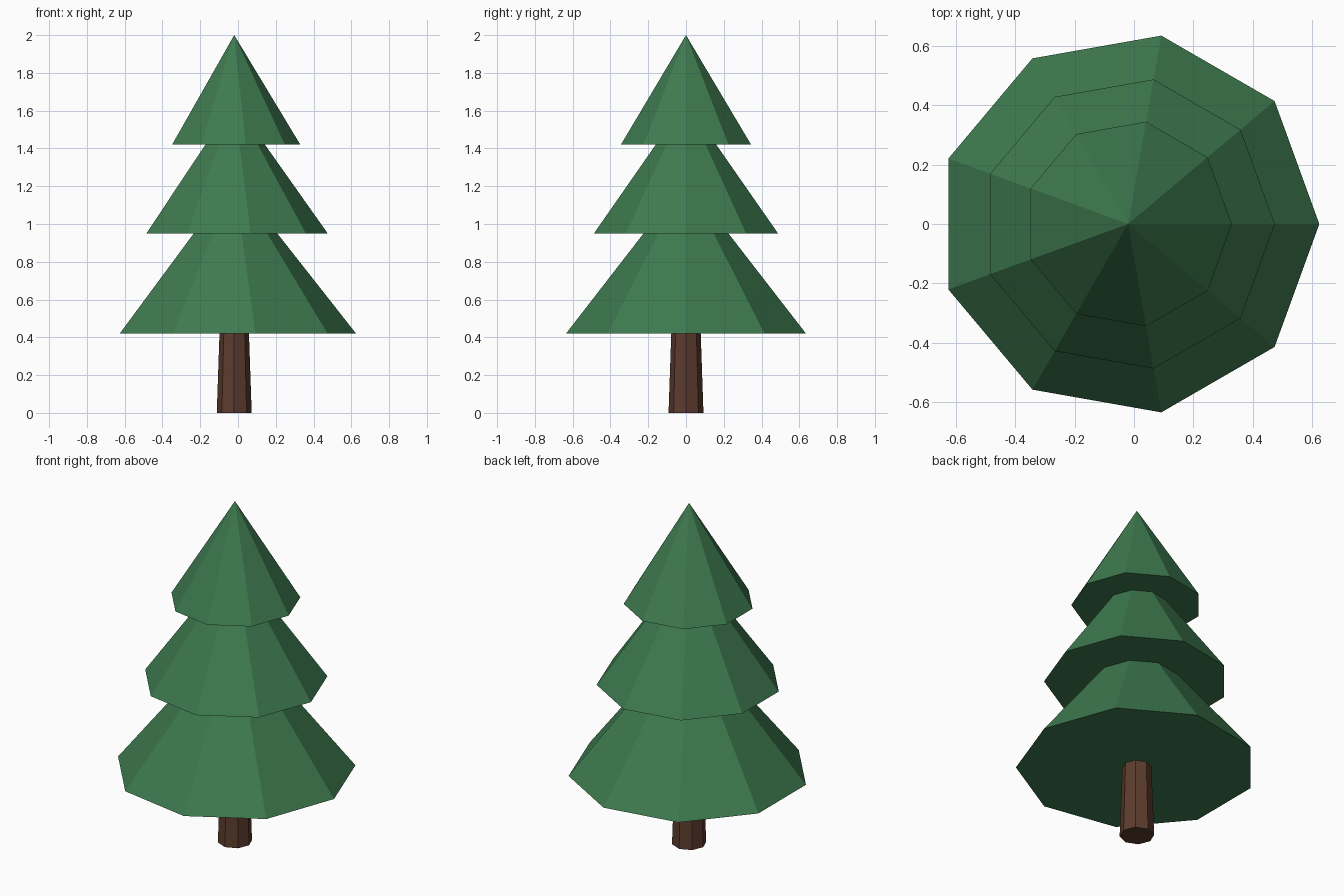
import bpy
import math

if "Cube" in bpy.data.objects:
    bpy.data.objects.remove(bpy.data.objects["Cube"])


def material(name, color):
    m = bpy.data.materials.new(name)
    m.diffuse_color = (*color, 1.0)
    m.use_nodes = True
    m.node_tree.nodes["Principled BSDF"].inputs["Base Color"].default_value = m.diffuse_color
    return m


green = material("pine green", (0.048, 0.195, 0.078))
brown = material("bark brown", (0.107, 0.045, 0.027))
CENTRE_X = -0.02


def cone(name, sides, r_bottom, r_top, z0, z1, mat):
    """Flat-faced upright cone with its first corner on +x."""
    bpy.ops.mesh.primitive_cone_add(
        vertices=sides, radius1=r_bottom, radius2=r_top, depth=z1 - z0,
        location=(CENTRE_X, 0, (z0 + z1) / 2), rotation=(0, 0, -math.pi / 2))
    ob = bpy.context.object
    ob.name = name
    ob.data.materials.append(mat)
    return ob


# Tapered trunk, reaching slightly into the foliage
cone("trunk", 8, 0.0925, 0.077, 0.0, 0.45, brown)

# Three nine-sided foliage tiers: name, radius, base height, tip height
for name, radius, z0, z1 in (("lower_foliage", 0.645, 0.42, 1.24),
                             ("middle_foliage", 0.495, 0.95, 1.65),
                             ("upper_foliage", 0.35, 1.42, 2.0)):
    cone(name, 9, radius, 0.0, z0, z1, green)
